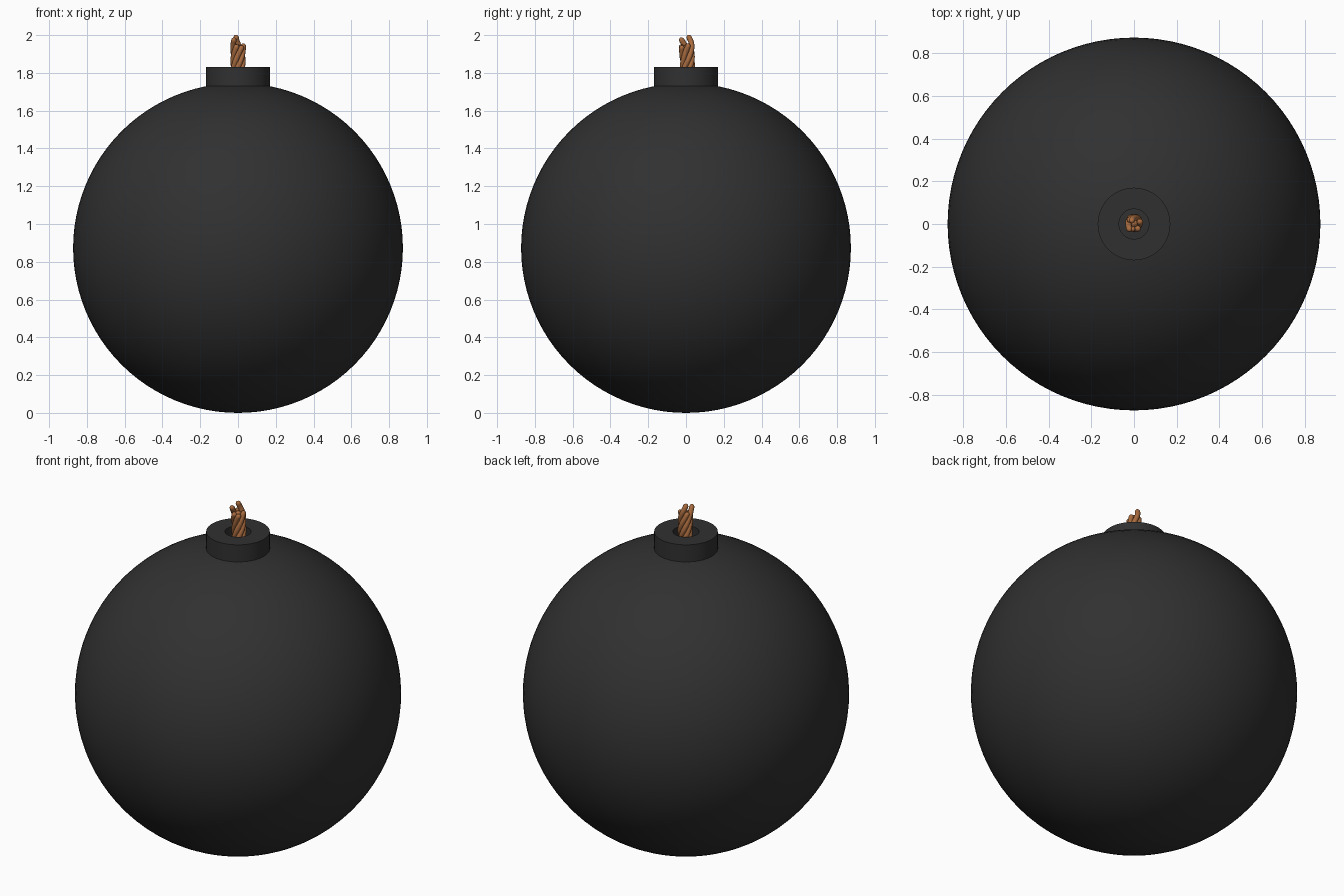
import bpy, bmesh, math

if "Cube" in bpy.data.objects:
    bpy.data.objects.remove(bpy.data.objects["Cube"], do_unlink=True)


def make_material(name, rgb):
    mat = bpy.data.materials.new(name)
    mat.use_nodes = True
    mat.diffuse_color = (*rgb, 1)
    bsdf = mat.node_tree.nodes["Principled BSDF"]
    bsdf.inputs["Base Color"].default_value = (*rgb, 1)
    bsdf.inputs["Roughness"].default_value = 0.8
    return mat


def finish(obj, mat, angle=40):
    obj.data.materials.clear()
    obj.data.materials.append(mat)
    bpy.ops.object.select_all(action="DESELECT")
    obj.select_set(True)
    bpy.context.view_layer.objects.active = obj
    bpy.ops.object.shade_smooth_by_angle(angle=math.radians(angle))


iron = make_material("charcoal iron", (0.03, 0.03, 0.03))
rope = make_material("brown rope", (0.40, 0.15, 0.05))

RADIUS = 0.873
COLLAR_TOP = 1.83

# Round body
bpy.ops.mesh.primitive_uv_sphere_add(
    segments=96, ring_count=48, radius=RADIUS, location=(0, 0, RADIUS))
body = bpy.context.object
body.name = "body"
finish(body, iron)

# Collar: a closed ring profile spun round the vertical axis
profile = [(0.17, 1.70), (0.17, COLLAR_TOP), (0.07, COLLAR_TOP), (0.07, 1.70)]
bm = bmesh.new()
verts = [bm.verts.new((r, 0, z)) for r, z in profile]
edges = [bm.edges.new((verts[i], verts[(i + 1) % 4])) for i in range(4)]
bmesh.ops.spin(bm, geom=verts + edges, cent=(0, 0, 0), axis=(0, 0, 1),
               angle=math.tau, steps=64)
bmesh.ops.remove_doubles(bm, verts=bm.verts, dist=0.0005)
bmesh.ops.recalc_face_normals(bm, faces=bm.faces)
mesh = bpy.data.meshes.new("collar")
bm.to_mesh(mesh)
bm.free()
collar = bpy.data.objects.new("collar", mesh)
bpy.context.collection.objects.link(collar)
finish(collar, iron)


# Fuse: twisted strands with frayed, rounded tips
def strand(name, phase, top, orbit, thick, flare):
    base, steps, twist = 1.735, 28, 17
    curve = bpy.data.curves.new(name, "CURVE")
    curve.dimensions = "3D"
    curve.bevel_depth = thick
    curve.bevel_resolution = 3
    curve.use_fill_caps = True
    spline = curve.splines.new("POLY")
    spline.points.add(steps)
    for i, point in enumerate(spline.points):
        # steps crowd together near the tip so it rounds off
        t = 1 - (1 - i / steps) ** 1.6
        z = base + (top - base) * t
        angle = phase + twist * (z - 1.97)
        r = orbit + flare * max(0, (t - 0.75) / 0.25) ** 2
        lean = 0.008 * math.sin(math.pi * t)
        point.co = (r * math.cos(angle), r * math.sin(angle) + lean, z, 1)
        to_tip = min(1, (top - z) / thick)
        point.radius = max(0.2, math.sqrt(1 - (1 - to_tip) ** 2))
    obj = bpy.data.objects.new(name, curve)
    bpy.context.collection.objects.link(obj)
    bpy.ops.object.select_all(action="DESELECT")
    obj.select_set(True)
    bpy.context.view_layer.objects.active = obj
    bpy.ops.object.convert(target="MESH")
    finish(bpy.context.object, rope, 60)


tips = [1.955, 2.0, 1.955, 1.985, 1.95, 1.945]
flares = [0.006, -0.012, 0, 0.01, 0, 0.006]
for n, (top, flare) in enumerate(zip(tips, flares)):
    strand(f"fuse_strand_{n + 1}", math.radians(45 + 60 * n), top, 0.026, 0.0145, flare)
strand("fuse_core", 0, 1.95, 0.0, 0.018, 0)
